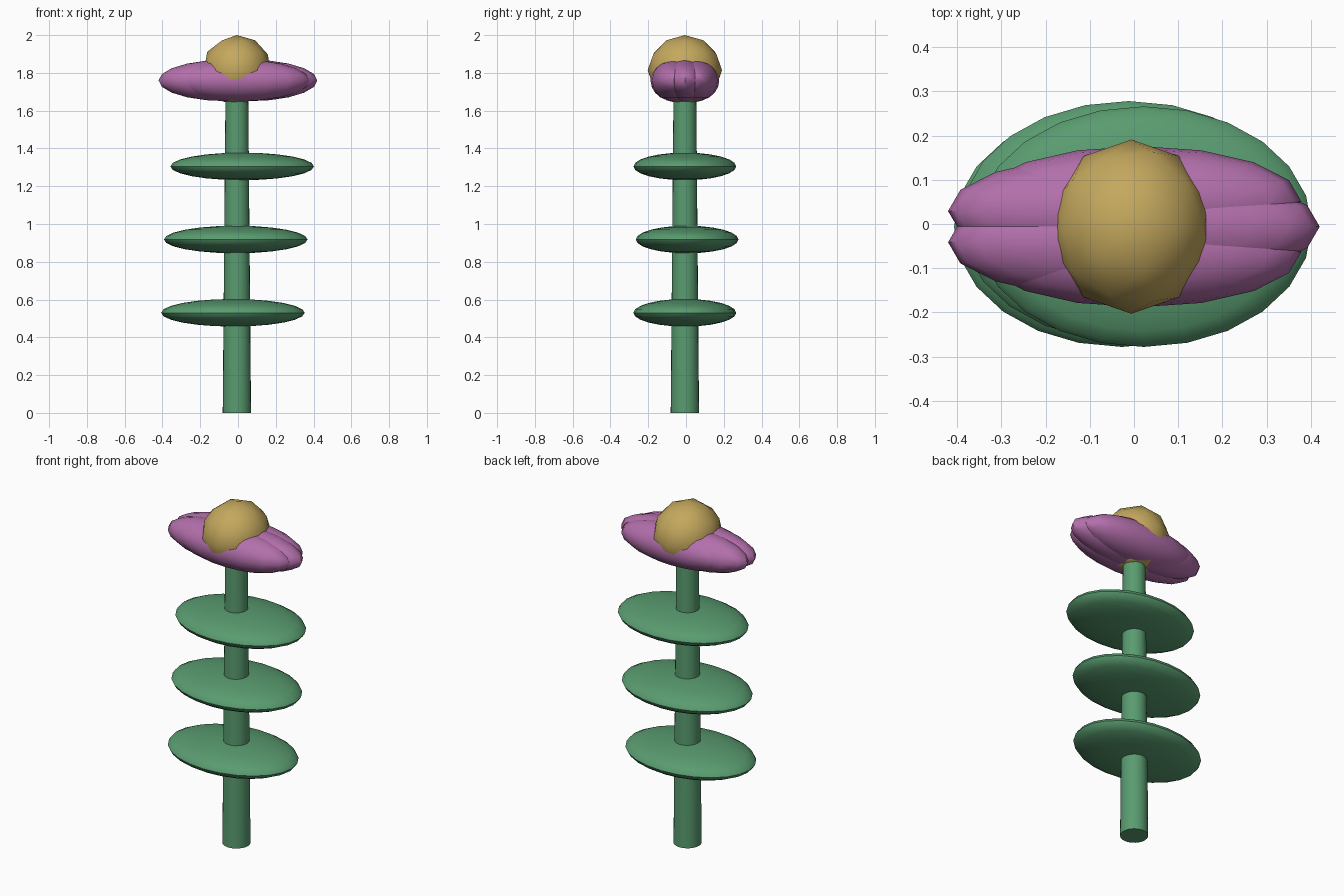
import bpy
import math

if "Cube" in bpy.data.objects:
    bpy.data.objects.remove(bpy.data.objects["Cube"])

CX, CY = -0.006, -0.006  # stem axis


def material(name, rgb):
    m = bpy.data.materials.new(name)
    m.diffuse_color = (*rgb, 1)
    m.use_nodes = True
    m.node_tree.nodes["Principled BSDF"].inputs["Base Color"].default_value = m.diffuse_color
    return m


GREEN = material("leaf_green", (0.10, 0.33, 0.16))
PINK = material("petal_pink", (0.45, 0.16, 0.41))
GOLD = material("centre_gold", (0.55, 0.39, 0.11))


def finish(name, mat, scale=(1, 1, 1)):
    ob = bpy.context.object
    ob.name = name
    ob.scale = scale
    ob.data.materials.append(mat)
    bpy.ops.object.transform_apply(location=False, rotation=False, scale=True)
    bpy.ops.object.shade_smooth_by_angle(angle=math.radians(50))
    return ob


def ellipsoid(name, mat, loc, radii, segs, rings):
    bpy.ops.mesh.primitive_uv_sphere_add(segments=segs, ring_count=rings, radius=1, location=loc)
    return finish(name, mat, radii)


# Tapered stem
TOP = 1.72
bpy.ops.mesh.primitive_cone_add(vertices=24, radius1=0.075, radius2=0.06, depth=TOP,
                                location=(CX, CY, TOP / 2))
finish("stem", GREEN)

# Flat oval leaves stacked along the stem
for i, (x, y, z) in enumerate([(-0.027, -0.006, 0.53), (-0.012, 0.006, 0.918), (0.022, -0.006, 1.305)]):
    ellipsoid(f"leaf_{i + 1}", GREEN, (x, y, z), (0.38, 0.272, 0.073), 24, 12)

# Five overlapping petals set on a small ring
for i in range(5):
    a = math.tau * i / 5
    ellipsoid(f"petal_{i + 1}", PINK,
              (CX + 0.06 * math.cos(a), CY + 0.06 * math.sin(a), 1.76),
              (0.366, 0.125, 0.11), 16, 10)

# Flower centre
bpy.ops.mesh.primitive_ico_sphere_add(subdivisions=2, radius=1, location=(CX, CY, 1.814))
finish("flower_centre", GOLD, (0.184, 0.197, 0.186))
